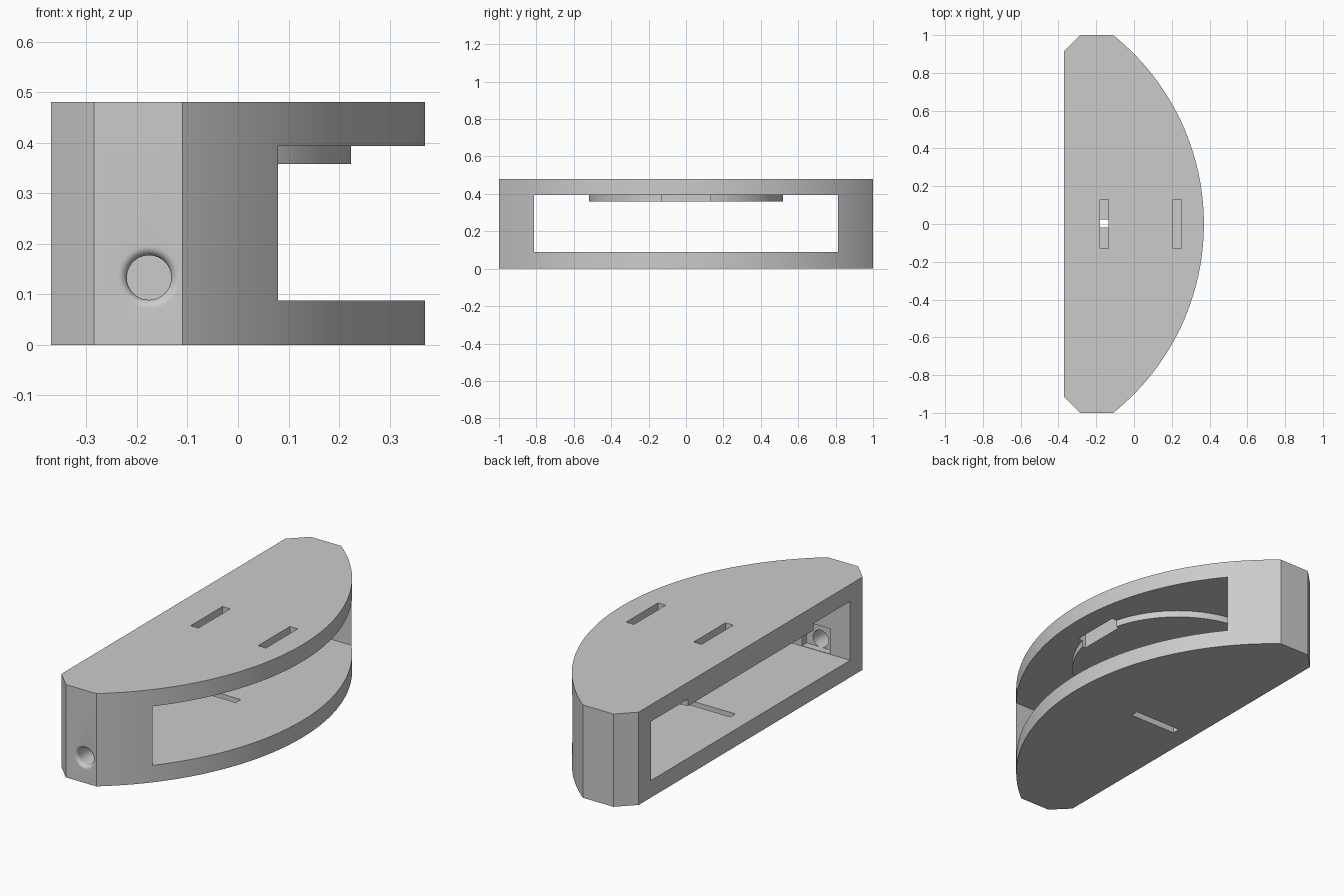
import bpy, bmesh, math
from mathutils import Vector, Matrix

if "Cube" in bpy.data.objects:
    bpy.data.objects.remove(bpy.data.objects["Cube"], do_unlink=True)

grey = bpy.data.materials.new("plain grey")
grey.use_nodes = True
colour = (0.6, 0.6, 0.6, 1)
grey.diffuse_color = colour
grey.node_tree.nodes["Principled BSDF"].inputs["Base Color"].default_value = colour

HEIGHT, FLOOR, CEILING = 0.48, 0.088, 0.393
BACK = -0.37


def finish(name, bm):
    bmesh.ops.recalc_face_normals(bm, faces=bm.faces)
    mesh = bpy.data.meshes.new(name)
    bm.to_mesh(mesh)
    bm.free()
    mesh.materials.append(grey)
    obj = bpy.data.objects.new(name, mesh)
    bpy.context.collection.objects.link(obj)
    return obj


def prism(name, outline, z0, z1):
    bm = bmesh.new()
    face = bm.faces.new([bm.verts.new((x, y, z0)) for x, y in outline])
    top = bmesh.ops.extrude_face_region(bm, geom=[face])["geom"]
    verts = [v for v in top if isinstance(v, bmesh.types.BMVert)]
    bmesh.ops.translate(bm, verts=verts, vec=(0, 0, z1 - z0))
    return finish(name, bm)


def box(name, x0, x1, y0, y1, z0, z1):
    return prism(name, [(x0, y0), (x1, y0), (x1, y1), (x0, y1)], z0, z1)


def arc(cx, radius, half_angle, steps):
    angles = [half_angle * (2 * i / steps - 1) for i in range(steps + 1)]
    return [(cx + radius * math.cos(a), radius * math.sin(a)) for a in angles]


def select(obj):
    bpy.ops.object.select_all(action="DESELECT")
    obj.select_set(True)
    bpy.context.view_layer.objects.active = obj


def cut(obj, cutters):
    select(obj)
    for cutter in cutters:
        mod = obj.modifiers.new("cut", "BOOLEAN")
        mod.operation = "DIFFERENCE"
        mod.solver = "EXACT"
        mod.object = cutter
        bpy.ops.object.modifier_apply(modifier=mod.name)


# Half-moon body with clipped corners on the straight side
radius = 1.2817
centre = 0.37 - radius
outline = [(BACK, -0.915), (-0.285, -1)]
outline += arc(centre, radius, math.asin(1 / radius), 72)
outline += [(-0.285, 1), (BACK, 0.915)]
body = prism("half_moon_body", outline, 0, HEIGHT)

# Round pad under the ceiling, ending at the straight side
pad_x, pad_r = -0.28, 0.52
pad_outline = arc(pad_x, pad_r, math.acos((BACK - pad_x) / pad_r), 72)
pad = prism("ceiling_pad", pad_outline, 0.358, CEILING)

# Cutters: wide opening, top slots, floor slot, nut recess
opening = box("opening_cutter", -1, 1, -0.813, 0.813, FLOOR, CEILING)
slots = [box("top_slot_cutter", x, x + 0.045, -0.13, 0.13, 0.3, 0.6)
         for x in (-0.18, 0.206)]
floor_slot = box("floor_slot_cutter", -0.27, 0, -0.018, 0.023, -0.1, 0.2)
recess = box("nut_recess_cutter", -0.255, -0.095, -0.85, -0.7, 0.09, 0.22)

# Cutter for the screw hole with its rounded mouth
hole_r, fillet = 0.044, 0.018
profile = [(0, -1.05), (hole_r + fillet, -1.05)]
for i in range(9):
    a = i / 8 * math.pi / 2
    profile.append((hole_r + fillet * (1 - math.sin(a)),
                    -1 + fillet * (1 - math.cos(a))))
profile += [(hole_r, -0.7), (0, -0.7)]
bm = bmesh.new()
points = [bm.verts.new((r, y, 0)) for r, y in profile]
edges = [bm.edges.new(pair) for pair in zip(points, points[1:])]
bmesh.ops.spin(bm, geom=points + edges, cent=(0, 0, 0), axis=(0, 1, 0),
               angle=math.tau, steps=40)
bmesh.ops.remove_doubles(bm, verts=bm.verts, dist=0.0001)
bmesh.ops.transform(bm, verts=bm.verts,
                    matrix=Matrix.Translation(Vector((-0.176, 0, 0.133))))
screw_hole = finish("screw_hole_cutter", bm)

cut(body, [opening, *slots, floor_slot, recess, screw_hole])
cut(pad, slots)
for cutter in [opening, *slots, floor_slot, recess, screw_hole]:
    bpy.data.objects.remove(cutter, do_unlink=True)

for part in (body, pad):
    select(part)
    bpy.ops.object.shade_smooth_by_angle(angle=math.radians(25))
